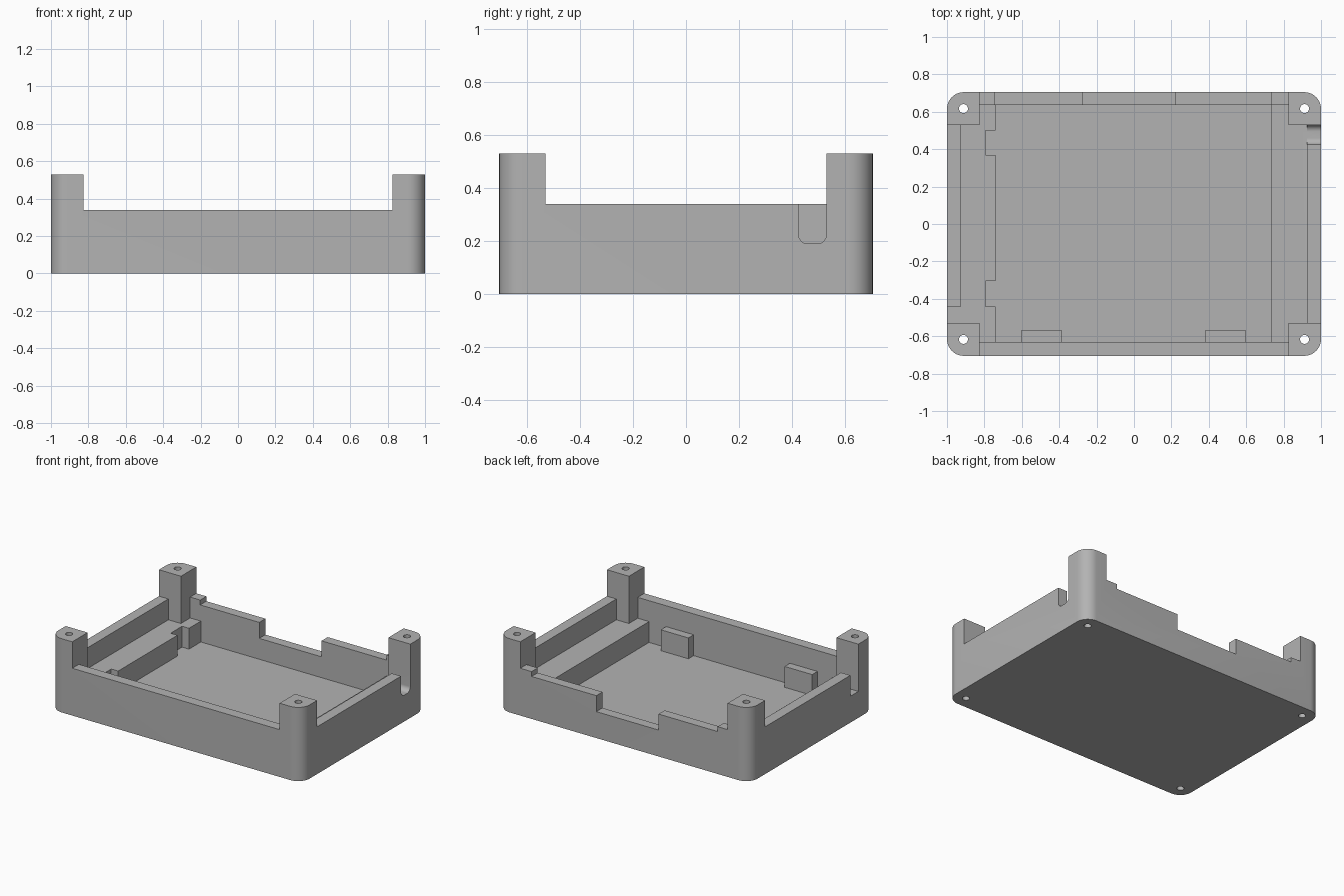
import bpy, bmesh, math

cube = bpy.data.objects.get("Cube")
if cube:
    bpy.data.objects.remove(cube, do_unlink=True)

# Heights and plan sizes
HX, HY, TOP = 1.0, 0.705, 0.53
RIM, LEDGE, FLOOR = 0.34, 0.19, 0.04
POST_X, POST_Y = 0.825, 0.53
FRONT, BACK, SIDE = -0.63, 0.635, 0.925
UP = TOP + 0.2

grey = bpy.data.materials.new("plain grey")
grey.use_nodes = True
colour = (0.45, 0.45, 0.45, 1)
grey.diffuse_color = colour
grey.node_tree.nodes["Principled BSDF"].inputs["Base Color"].default_value = colour


def link(name, bm):
    bmesh.ops.recalc_face_normals(bm, faces=bm.faces)
    mesh = bpy.data.meshes.new(name)
    bm.to_mesh(mesh)
    bm.free()
    mesh.materials.append(grey)
    obj = bpy.data.objects.new(name, mesh)
    bpy.context.collection.objects.link(obj)
    return obj


def box(name, x0, x1, y0, y1, z0, z1, axis=None, radius=0):
    """Box between two corners, with edges along one axis optionally rounded."""
    bm = bmesh.new()
    bmesh.ops.create_cube(bm, size=1)
    for v in bm.verts:
        v.co = ((x0 + x1) / 2 + v.co.x * (x1 - x0),
                (y0 + y1) / 2 + v.co.y * (y1 - y0),
                (z0 + z1) / 2 + v.co.z * (z1 - z0))
    if radius:
        edges = [e for e in bm.edges
                 if abs((e.verts[0].co - e.verts[1].co).normalized()[axis]) > 0.9]
        bmesh.ops.bevel(bm, geom=edges, offset=radius, segments=10,
                        profile=0.5, affect='EDGES')
    return link(name, bm)


def cylinder(name, x, y, radius):
    bm = bmesh.new()
    bmesh.ops.create_cone(bm, cap_ends=True, segments=24, radius1=radius,
                          radius2=radius, depth=2)
    bmesh.ops.translate(bm, verts=bm.verts, vec=(x, y, 0))
    return link(name, bm)


# Solid case with rounded upright corners
case = box("case", -HX, HX, -HY, HY, 0, TOP, axis=2, radius=0.09)


def cut(cutter):
    cutter.hide_render = True
    mod = case.modifiers.new("cut", 'BOOLEAN')
    mod.operation, mod.solver, mod.object = 'DIFFERENCE', 'EXACT', cutter
    bpy.context.view_layer.objects.active = case
    bpy.ops.object.modifier_apply(modifier=mod.name)
    bpy.data.objects.remove(cutter, do_unlink=True)


def cut_box(*bounds, **rounding):
    cut(box("cutter", *bounds, **rounding))


# Lower the walls between the four corner posts
cut_box(-POST_X, POST_X, -1, 1, RIM, UP)
cut_box(-2, 2, -POST_Y, POST_Y, RIM, UP)

# Hollow down to the side ledges, then the central tray down to the floor
cut_box(-POST_X, POST_X, FRONT, BACK, LEDGE, UP)
cut_box(-SIDE, SIDE, -POST_Y, POST_Y, LEDGE, UP)
cut_box(-0.74, 0.735, FRONT, BACK, FLOOR, UP)

# Recesses in the ledge edge
for y0, y1 in ((0.37, 0.5), (-0.44, -0.305)):
    cut_box(-0.795, -0.7, y0, y1, FLOOR, UP)

# Stepped back wall with a deep opening
cut_box(-0.745, 0.735, 0.6, 1, RIM - 0.035, UP)
cut_box(-0.275, 0.22, 0.6, 1, LEDGE, UP)

# Cable slots in the side walls
cut_box(0.9, 2, 0.425, POST_Y, LEDGE, UP, axis=0, radius=0.035)
cut_box(-2, -0.9, -POST_Y, -0.44, LEDGE, UP)

# Screw holes through the posts
for sx in (-1, 1):
    for sy in (-1, 1):
        cut(cylinder("cutter", sx * 0.912, sy * 0.617, 0.024))

bpy.ops.object.select_all(action='DESELECT')
case.select_set(True)
bpy.context.view_layer.objects.active = case
bpy.ops.object.shade_smooth_by_angle(angle=math.radians(30))

# Support tabs inside the front wall
for name, x in (("front_tab_right", -0.495), ("front_tab_left", 0.49)):
    box(name, x - 0.11, x + 0.11, FRONT - 0.02, -0.57, FLOOR - 0.01, LEDGE)
